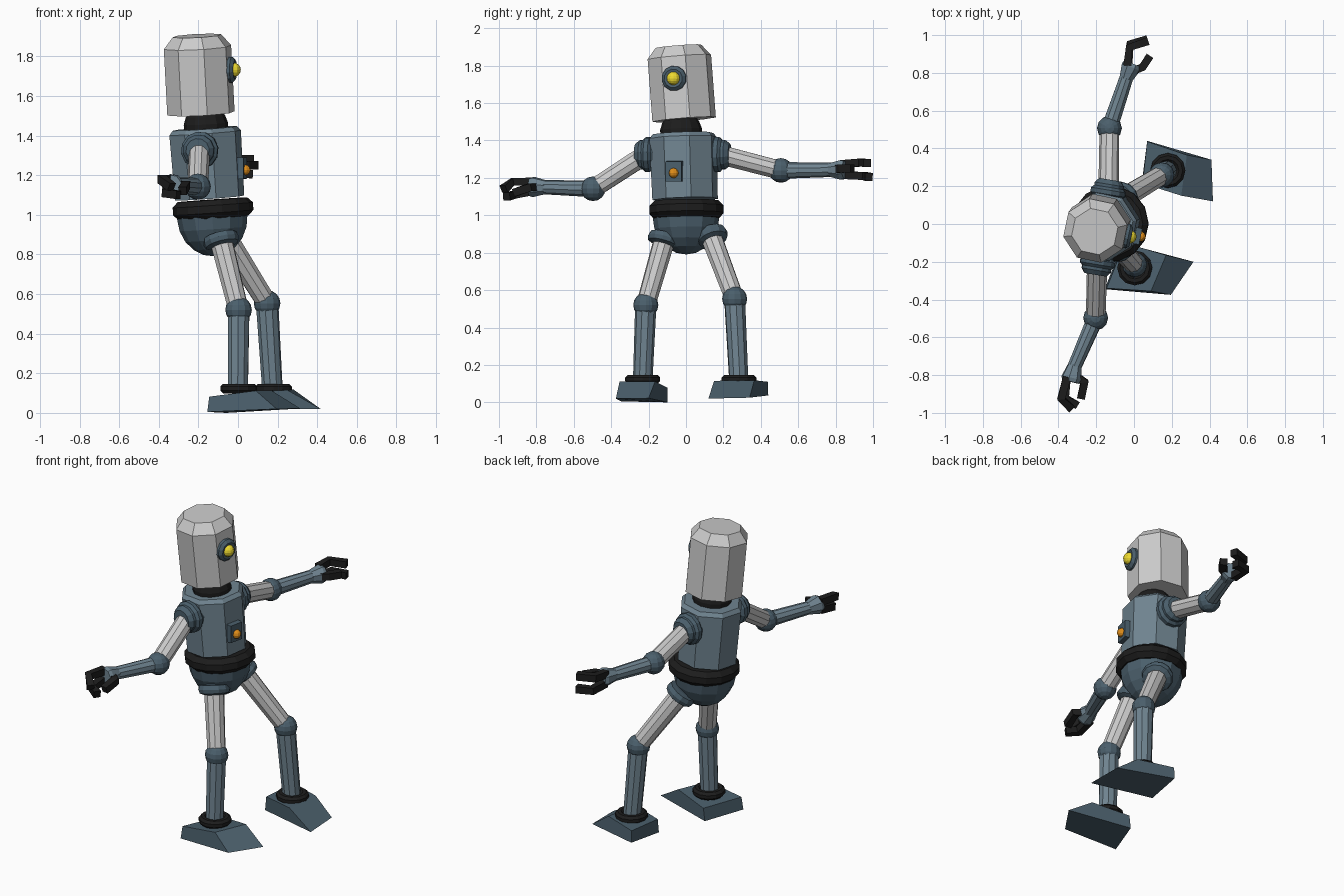
import bpy, bmesh
from math import sin, cos, pi, radians
from mathutils import Vector, Matrix

if "Cube" in bpy.data.objects:
    bpy.data.objects.remove(bpy.data.objects["Cube"])


def material(name, rgb):
    m = bpy.data.materials.new(name)
    m.diffuse_color = (*rgb, 1)
    m.use_nodes = True
    m.node_tree.nodes["Principled BSDF"].inputs["Base Color"].default_value = m.diffuse_color
    return m


LIGHT = material("light_metal", (0.55, 0.58, 0.58))
STEEL = material("blue_steel", (0.16, 0.23, 0.28))
JOINT = material("dark_steel", (0.07, 0.115, 0.15))
BLACK = material("black_rubber", (0.012, 0.012, 0.012))
YELLOW = material("yellow", (0.85, 0.7, 0.03))
ORANGE = material("orange", (0.75, 0.27, 0.01))
YAW = radians(-12)
FACING = Vector((cos(YAW), sin(YAW), 0))


def finish(name, bm, mat):
    bmesh.ops.remove_doubles(bm, verts=bm.verts, dist=1e-5)
    bmesh.ops.recalc_face_normals(bm, faces=bm.faces)
    me = bpy.data.meshes.new(name)
    bm.to_mesh(me)
    bm.free()
    me.materials.append(mat)
    ob = bpy.data.objects.new(name, me)
    bpy.context.collection.objects.link(ob)
    return ob


def lathe(name, profile, origin, axis, sides, mat, phase=0.0, closed=False):
    """Turn (radius, height) points about an axis through origin."""
    q = Vector((0, 0, 1)).rotation_difference(Vector(axis).normalized())
    bm = bmesh.new()
    rings = [[bm.verts.new(Vector(origin) + q @ Vector((
        r * cos(phase + 2 * pi * i / sides), r * sin(phase + 2 * pi * i / sides), h)))
        for i in range(sides)] for r, h in profile]
    pairs = list(zip(rings, rings[1:])) + ([(rings[-1], rings[0])] if closed else [])
    for a, b in pairs:
        for i in range(sides):
            j = (i + 1) % sides
            bm.faces.new((a[i], a[j], b[j], b[i]))
    if not closed:
        for ring, (r, h) in ((rings[0], profile[0]), (rings[-1], profile[-1])):
            if r > 1e-6:
                bm.faces.new(ring)
    return finish(name, bm, mat)


def ball(name, c, r, mat, sides=12, rows=8):
    prof = [(r * sin(pi * i / rows), -r * cos(pi * i / rows)) for i in range(rows + 1)]
    return lathe(name, prof, c, (0, 0, 1), sides, mat)


def ring(name, c, axis, major, minor, mat, sides=12, rows=8):
    prof = [(major + minor * cos(2 * pi * (i + .5) / rows), minor * sin(2 * pi * (i + .5) / rows))
            for i in range(rows)]
    return lathe(name, prof, c, axis, sides, mat, closed=True)


def rod(name, a, b, r1, r2, mat, sides=10):
    d = Vector(b) - Vector(a)
    return lathe(name, [(r1, 0), (r2, d.length)], a, d, sides, mat)


def hexahedron(name, bottom, top, mat):
    bm = bmesh.new()
    b = [bm.verts.new(p) for p in bottom]
    t = [bm.verts.new(p) for p in top]
    bm.faces.new(b)
    bm.faces.new(t)
    for i in range(4):
        j = (i + 1) % 4
        bm.faces.new((b[i], b[j], t[j], t[i]))
    return finish(name, bm, mat)


def finger(name, pts, w=0.021):
    """Bent bar of square section through three points."""
    p = [Vector(v) for v in pts]
    dirs = [p[1] - p[0], p[2] - p[0], p[2] - p[1]]
    bm = bmesh.new()
    loops = []
    for c, d in zip(p, dirs):
        side = d.cross(Vector((0, 0, 1))).normalized()
        up = side.cross(d).normalized()
        loops.append([bm.verts.new(c + side * w * s + up * w * u)
                      for s, u in ((-1, -1), (1, -1), (1, 1), (-1, 1))])
    for a, b in zip(loops, loops[1:]):
        for i in range(4):
            j = (i + 1) % 4
            bm.faces.new((a[i], a[j], b[j], b[i]))
    bm.faces.new(loops[0])
    bm.faces.new(loops[-1])
    return finish(name, bm, BLACK)


# head with chamfered top, neck
PH = YAW + pi / 8
lathe("head", [(.173, 0), (.173, .335), (.125, .393)], (-.187, -.01, 1.512),
      (-.018, -.026, .34), 8, LIGHT, PH)
lathe("neck", [(.11, 0), (.112, .04), (.10, .075), (.085, .10)], (-.16, -.025, 1.42),
      (-.06, -.04, 1), 12, BLACK)

# eye: socket and lens
eye = Vector((-.022, -.067, 1.732))
lathe("eye_socket", [(.055, -.05), (.067, -.035), (.067, -.008), (.05, .008), (.034, .004)],
      eye, FACING, 12, JOINT)
ball("eye", eye, .036, YELLOW)

# torso, waist, pelvis
lathe("torso", [(.178, 0), (.184, .33), (.165, .352)], (-.143, -.005, 1.085),
      (-.07, -.03, 1), 8, STEEL, PH)
ring("waist", (-.126, .002, 1.03), (-.07, -.01, 1), .157, .05, BLACK, 14)
pel = [(.178 * sin(pi / 2 * i / 5), -.2 * cos(pi / 2 * i / 5)) for i in range(6)] + [(.178, .04)]
lathe("pelvis", pel, (-.13, .0, .99), (-.07, -.01, 1), 12, JOINT)

# chest panel with button
side = Vector((-FACING.y, FACING.x, 0))
pc = Vector((.012, -.062, 1.235))
quad = [(-1, -1), (1, -1), (1, 1), (-1, 1)]
hexahedron("chest_panel",
           [pc - FACING * .03 + side * .045 * s + Vector((0, 0, .055 * u)) for s, u in quad],
           [pc + FACING * .024 + side * .043 * s + Vector((0, 0, .053 * u)) for s, u in quad], JOINT)
ball("chest_button", (.036, -.066, 1.226), .027, ORANGE, 10, 6)

# limbs: joint positions per side
LIMBS = {
    "right": dict(hip=(-.085, -.115, .87), knee=(.003, -.215, .52), ankle=(0, -.232, .10),
                  shoulder=(-.195, -.215, 1.325), elbow=(-.203, -.497, 1.142),
                  wrist=(-.315, -.755, 1.15), palm=(-.335, -.835, 1.152), out=-1),
    "left": dict(hip=(-.06, .135, .885), knee=(.147, .26, .553), ankle=(.175, .283, .10),
                 shoulder=(-.135, .18, 1.325), elbow=(-.13, .507, 1.24),
                 wrist=(-.04, .775, 1.243), palm=(-.008, .85, 1.243), out=1),
}
for s, L in LIMBS.items():
    hip, knee, ankle, sh, el, wr, palm = (
        Vector(L[k]) for k in ("hip", "knee", "ankle", "shoulder", "elbow", "wrist", "palm"))
    # leg
    thigh = (knee - hip).normalized()
    lathe(s + "_hip_ring", [(.05, -.03), (.085, -.025), (.092, 0), (.085, .022), (.06, .032)],
          hip, thigh, 12, JOINT)
    rod(s + "_thigh", hip, knee, .058, .052, LIGHT)
    ball(s + "_knee", knee, .067, JOINT)
    rod(s + "_shin", knee, ankle, .057, .052, STEEL)
    ring(s + "_ankle_ring", (ankle.x + .004, ankle.y, .123), (0, 0, 1), .069, .026, BLACK)
    # arm
    ax = Vector((.165 * L["out"], .985 * L["out"], 0))
    ring(s + "_shoulder_ring", sh - ax * .012, ax, .067, .03, JOINT)
    lathe(s + "_shoulder", [(.08, -.06), (.08, .03), (.06, .055)], sh, ax, 12, JOINT)
    rod(s + "_upper_arm", sh, el, .054, .052, LIGHT)
    ball(s + "_elbow", el, .066, JOINT)
    rod(s + "_forearm", el, wr, .045, .038, STEEL)
    d = palm - wr
    lathe(s + "_wrist_cuff", [(.037, -.01), (.056, d.length * .75), (.05, d.length)],
          wr, d, 8, STEEL)

# claw hands: two fingers and a thumb
CLAWS = {
    "left": [[(-.035, .84, 1.275), (-.025, .935, 1.282), (.075, .968, 1.28)],
             [(-.03, .84, 1.215), (-.02, .955, 1.21), (.07, .978, 1.205)],
             [(-.005, .81, 1.245), (.045, .83, 1.25), (.085, .89, 1.25)]],
    "right": [[(-.355, -.81, 1.18), (-.385, -.925, 1.18), (-.335, -.975, 1.14)],
              [(-.355, -.81, 1.13), (-.365, -.92, 1.11), (-.30, -.96, 1.10)],
              [(-.315, -.80, 1.15), (-.262, -.835, 1.15), (-.28, -.92, 1.12)]],
}
for s, paths in CLAWS.items():
    for n, path in zip(("upper_finger", "lower_finger", "thumb"), paths):
        finger(f"{s}_{n}", path)

# wedge feet: sole corners, then top corners
hexahedron("right_foot",
           [(-.06, -.10, 0), (.315, -.20, .022), (.195, -.375, .02), (-.155, -.345, .005)],
           [(-.05, -.10, .078), (.17, -.165, .112), (.09, -.355, .112), (-.145, -.34, .082)], JOINT)
hexahedron("left_foot",
           [(.07, .44, .037), (.41, .34, .025), (.418, .12, .02), (.04, .21, .022)],
           [(.07, .437, .11), (.28, .365, .118), (.25, .15, .115), (.045, .215, .105)], JOINT)
